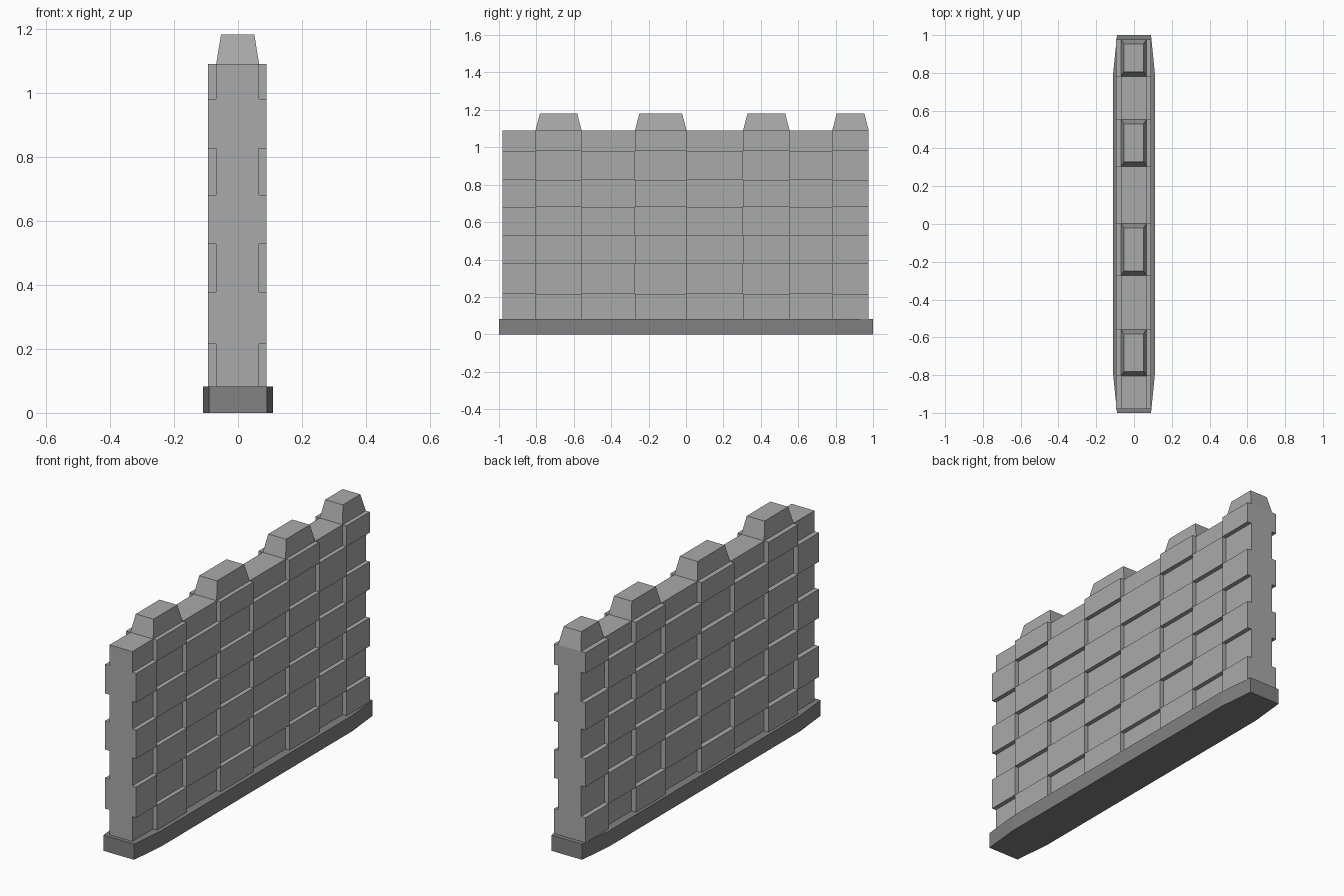
import bpy, bmesh

if "Cube" in bpy.data.objects:
    bpy.data.objects.remove(bpy.data.objects["Cube"])

ROWS = [0.083, 0.215, 0.378, 0.528, 0.68, 0.826, 0.98, 1.09]
COLS = [-0.98, -0.805, -0.558, -0.273, 0.003, 0.305, 0.554, 0.782, 0.977]
CORE = {-1: -0.068, 1: 0.066}     # recessed stone faces
PROUD = {-1: -0.094, 1: 0.089}    # raised stone faces
MERLON_TOP = 1.182


def finish(bm, name, grey):
    mesh = bpy.data.meshes.new(name)
    bm.to_mesh(mesh)
    bm.free()
    mat = bpy.data.materials.new(name + "_stone")
    mat.diffuse_color = (grey, grey, grey, 1)
    mat.use_nodes = True
    mat.node_tree.nodes["Principled BSDF"].inputs["Base Color"].default_value = mat.diffuse_color
    mesh.materials.append(mat)
    obj = bpy.data.objects.new(name, mesh)
    bpy.context.collection.objects.link(obj)
    return obj


# Foundation: long slab with tapered ends
bm = bmesh.new()
outline = [(0.09, -1), (0.11, -0.8), (0.11, 0.8), (0.09, 1),
           (-0.09, 1), (-0.11, 0.8), (-0.11, -0.8), (-0.09, -1)]
base = bm.faces.new([bm.verts.new((x, y, 0)) for x, y in outline])
ext = bmesh.ops.extrude_face_region(bm, geom=[base], use_keep_orig=True)
for v in ext["geom"]:
    if isinstance(v, bmesh.types.BMVert):
        v.co.z = 0.083
bmesh.ops.recalc_face_normals(bm, faces=bm.faces)
finish(bm, "foundation", 0.22)

# Wall core: closed slab divided into stone cells
bm = bmesh.new()
nr, nc = len(ROWS), len(COLS)
grid = {(s, i, j): bm.verts.new((CORE[s], y, z))
        for s in CORE for i, y in enumerate(COLS) for j, z in enumerate(ROWS)}
stones, merlons = [], []
for i in range(nc - 1):
    for s in CORE:
        for j in range(nr - 1):
            f = bm.faces.new([grid[s, i, j], grid[s, i + 1, j],
                              grid[s, i + 1, j + 1], grid[s, i, j + 1]])
            if (i + j) % 2:
                stones.append((f, s))
    t = bm.faces.new([grid[-1, i, nr - 1], grid[1, i, nr - 1],
                      grid[1, i + 1, nr - 1], grid[-1, i + 1, nr - 1]])
    if i % 2:
        merlons.append(t)
for i in (0, nc - 1):
    bm.faces.new([grid[-1, i, j] for j in range(nr)] +
                 [grid[1, i, j] for j in reversed(range(nr))])
bm.faces.new([grid[-1, i, 0] for i in range(nc)] +
             [grid[1, i, 0] for i in reversed(range(nc))])
bmesh.ops.recalc_face_normals(bm, faces=bm.faces)

# Raised stones in a checkerboard on both sides
for f, s in stones:
    top = bmesh.ops.extrude_discrete_faces(bm, faces=[f])["faces"][0]
    for v in top.verts:
        v.co.x = PROUD[s]

# Tapered merlons along the top
for f in merlons:
    top = bmesh.ops.extrude_discrete_faces(bm, faces=[f])["faces"][0]
    mid = top.calc_center_median()
    for v in top.verts:
        v.co.x += -0.015 if v.co.x > mid.x else 0.015
        v.co.y += -0.024 if v.co.y > mid.y else 0.024
        v.co.z = MERLON_TOP
finish(bm, "battlement_wall", 0.4)
